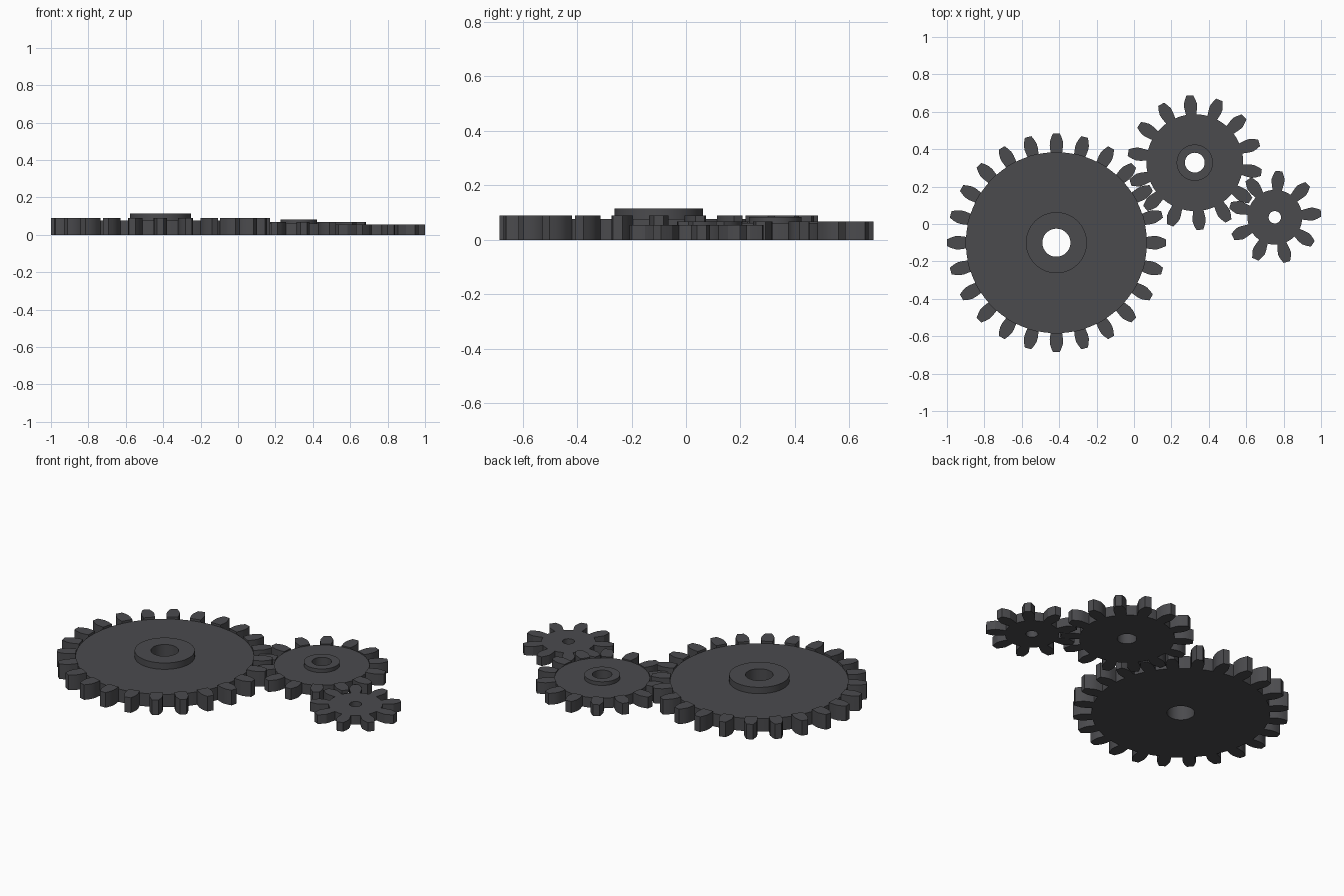
import bpy, bmesh
from math import sin, cos, pi, radians, sqrt
from mathutils import Matrix

cube = bpy.data.objects.get("Cube")
if cube:
    bpy.data.objects.remove(cube, do_unlink=True)

steel = bpy.data.materials.new("dark_grey")
colour = (0.07, 0.07, 0.076, 1)
steel.use_nodes = True
steel.diffuse_color = colour
steel.node_tree.nodes["Principled BSDF"].inputs["Base Color"].default_value = colour

MODULE = 0.045
SEGMENTS = 96


def finish(bm, name, centre):
    bmesh.ops.recalc_face_normals(bm, faces=bm.faces)
    mesh = bpy.data.meshes.new(name)
    bm.to_mesh(mesh)
    bm.free()
    mesh.materials.append(steel)
    obj = bpy.data.objects.new(name, mesh)
    obj.location = (*centre, 0)
    bpy.context.collection.objects.link(obj)
    bpy.context.view_layer.objects.active = obj
    obj.select_set(True)
    bpy.ops.object.shade_smooth_by_angle(angle=radians(20))
    obj.select_set(False)


def wheel(name, centre, profile):
    """Turn a closed (radius, height) profile around the axle."""
    bm = bmesh.new()
    rings = []
    for i in range(SEGMENTS):
        a = 2 * pi * i / SEGMENTS
        rings.append([bm.verts.new((r * cos(a), r * sin(a), z)) for r, z in profile])
    n = len(profile)
    for i, ring in enumerate(rings):
        after = rings[(i + 1) % SEGMENTS]
        for j in range(n):
            k = (j + 1) % n
            bm.faces.new((ring[j], after[j], after[k], ring[k]))
    finish(bm, name, centre)


def teeth(name, centre, count, phase, height, root_half):
    """Extrude one curved tooth outline and repeat it around the wheel."""
    pitch = MODULE * count / 2
    root = pitch - 1.25 * MODULE
    side = [(sqrt(root ** 2 - root_half ** 2), root_half),
            (pitch - 0.5 * MODULE, (root_half + 0.036) / 2 + 0.002),
            (pitch, 0.035),
            (pitch + 0.5 * MODULE, 0.028),
            (pitch + MODULE, 0.018)]
    outline = side + [(r, -w) for r, w in reversed(side)]
    bm = bmesh.new()
    for i in range(count):
        turn = Matrix.Rotation(radians(phase) + 2 * pi * i / count, 4, 'Z')
        base = bm.faces.new([bm.verts.new((r, w, 0)) for r, w in outline])
        grown = bmesh.ops.extrude_face_region(bm, geom=[base], use_keep_orig=True)
        top = [v for v in grown["geom"] if isinstance(v, bmesh.types.BMVert)]
        bmesh.ops.translate(bm, verts=top, vec=(0, 0, height))
        bmesh.ops.transform(bm, matrix=turn, verts=top + list(base.verts))
    finish(bm, name, centre)


def gear(name, centre, count, phase, bore, height, root_half, hub=None, web=None, hub_top=None):
    root = MODULE * (count / 2 - 1.25)
    web = web or height
    profile = [(bore, 0), (root, 0), (root, web)]
    if hub:
        profile += [(hub, web), (hub, hub_top), (bore, hub_top)]
    else:
        profile += [(bore, web)]
    wheel(name + "_wheel", centre, profile)
    teeth(name + "_teeth", centre, count, phase, height, root_half)


# Three meshing gears, from large to small
gear("large_gear", (-0.415, -0.1), 24, 0, 0.075, 0.09, 0.031,
     hub=0.163, web=0.077, hub_top=0.115)
gear("middle_gear", (0.325, 0.328), 14, 94.3, 0.053, 0.068, 0.028,
     hub=0.097, web=0.061, hub_top=0.083)
gear("small_gear", (0.753, 0.036), 9, 85, 0.033, 0.054, 0.025)
